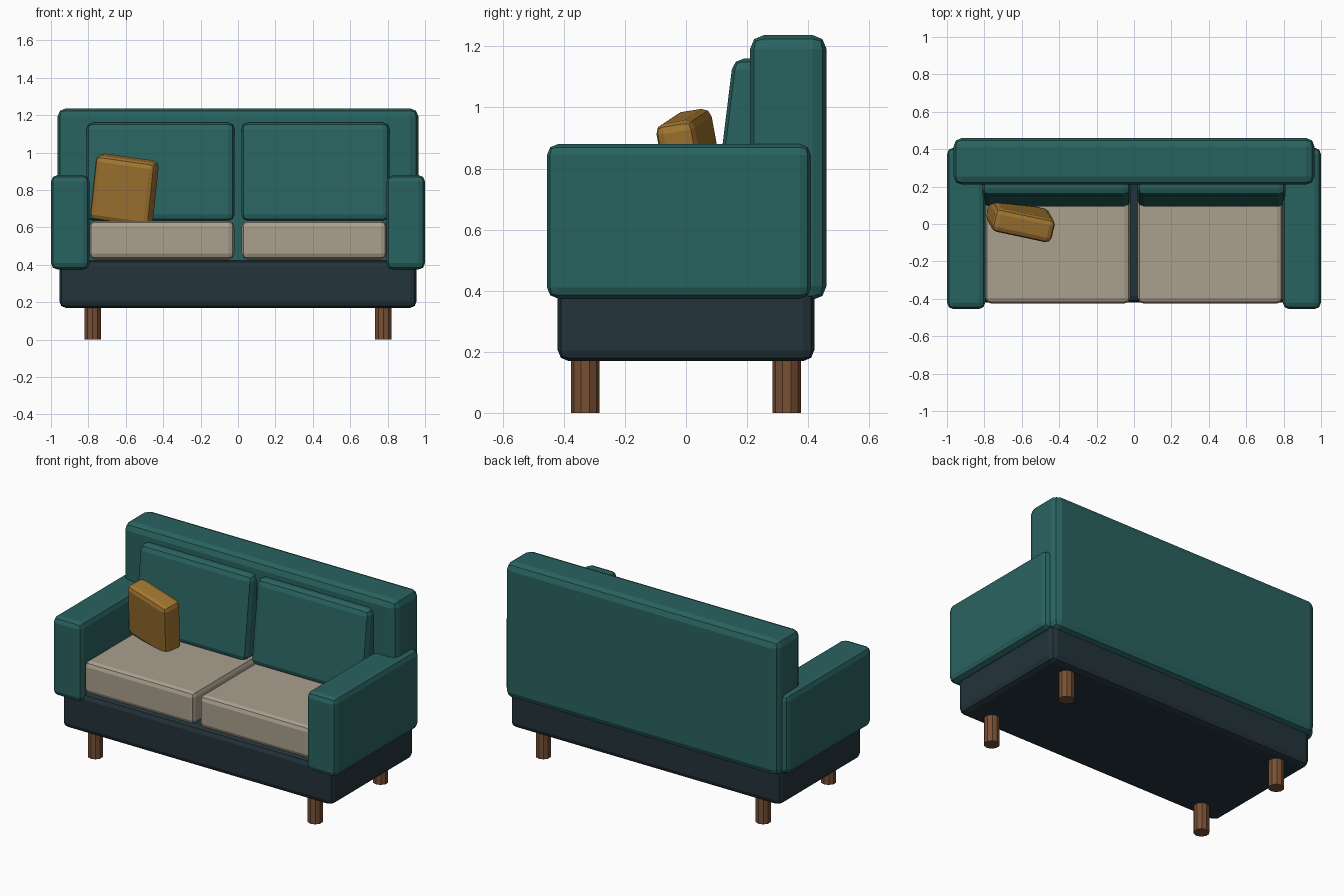
import bpy, bmesh
from math import radians
from mathutils import Matrix

if "Cube" in bpy.data.objects:
    bpy.data.objects.remove(bpy.data.objects["Cube"])


def material(name, rgb):
    m = bpy.data.materials.new(name)
    m.diffuse_color = (*rgb, 1)
    m.use_nodes = True
    m.node_tree.nodes["Principled BSDF"].inputs["Base Color"].default_value = m.diffuse_color
    return m


TEAL = material("teal_fabric", (0.022, 0.125, 0.118))
DARK = material("dark_base", (0.017, 0.034, 0.042))
CREAM = material("cream_fabric", (0.40, 0.35, 0.27))
MUSTARD = material("mustard_fabric", (0.36, 0.18, 0.03))
WOOD = material("wood", (0.19, 0.08, 0.035))


def finish(name, bm, mat):
    me = bpy.data.meshes.new(name)
    bm.to_mesh(me)
    bm.free()
    me.materials.append(mat)
    ob = bpy.data.objects.new(name, me)
    bpy.context.collection.objects.link(ob)
    return ob


def soft_box(name, x, y, z, mat, bevel, lean=0.0):
    """Bevelled box from (min, max) ranges; lean shifts y per unit of height."""
    size = [b - a for a, b in (x, y, z)]
    mid = [(a + b) / 2 for a, b in (x, y, z)]
    bm = bmesh.new()
    bmesh.ops.create_cube(bm, size=1)
    for v in bm.verts:
        v.co = [c * s for c, s in zip(v.co, size)]
        v.co.y += lean * v.co.z
    ob = finish(name, bm, mat)
    ob.location = mid
    mod = ob.modifiers.new("soft_edges", "BEVEL")
    mod.width = bevel
    mod.segments = 2
    return ob


# Frame: base and backrest
soft_box("base", (-0.955, 0.955), (-0.42, 0.42), (0.17, 0.425), DARK, 0.035)
soft_box("backrest", (-0.965, 0.965), (0.21, 0.46), (0.37, 1.237), TEAL, 0.045)

# Mirrored arms and cushions
for side, s in (("left", -1), ("right", 1)):
    def span(a, b):
        return tuple(sorted((s * a, s * b)))
    soft_box(side + "_arm", span(0.795, 1.0), (-0.455, 0.408), (0.375, 0.88), TEAL, 0.035)
    soft_box(side + "_seat_cushion", span(0.02, 0.795), (-0.425, 0.225), (0.43, 0.635), CREAM, 0.03)
    soft_box(side + "_back_cushion", span(0.018, 0.81), (0.122, 0.285), (0.635, 1.16), TEAL, 0.035, lean=0.123)

# Loose pillow, turned and tipped
pillow = soft_box("pillow", (-0.772, -0.442), (-0.045, 0.085), (0.625, 0.975), MUSTARD, 0.03)
pillow.rotation_euler = (radians(9), radians(8), radians(-12))

# Ten-sided legs
for row, y in (("front", -0.33), ("back", 0.33)):
    for side, x in (("left", -0.78), ("right", 0.775)):
        bm = bmesh.new()
        bmesh.ops.create_cone(bm, cap_ends=True, segments=10, radius1=0.046, radius2=0.046,
                              depth=0.2, matrix=Matrix.Translation((0, 0, 0.1)))
        leg = finish(f"{row}_{side}_leg", bm, WOOD)
        leg.location = (0.777 * (1 if x > 0 else -1), y, 0)
